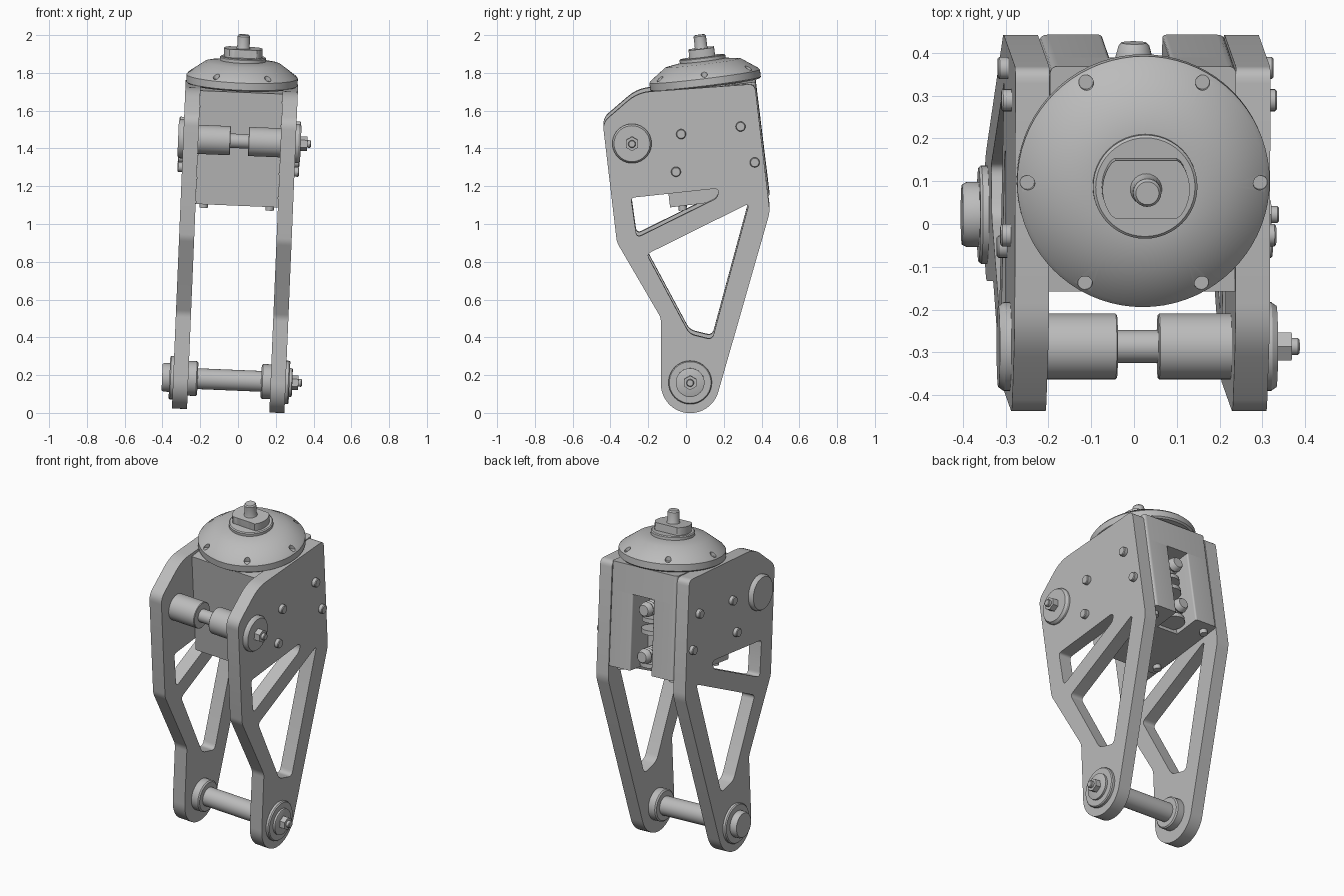
import bpy, bmesh, math
from mathutils import Matrix, Vector

if "Cube" in bpy.data.objects:
    bpy.data.objects.remove(bpy.data.objects["Cube"])

T, R = Matrix.Translation, Matrix.Rotation
rad = math.radians

grey = bpy.data.materials.new("light grey metal")
grey.use_nodes = True
grey.diffuse_color = (0.5, 0.5, 0.5, 1)
grey.node_tree.nodes["Principled BSDF"].inputs["Base Color"].default_value = (0.5, 0.5, 0.5, 1)

# Frames: the whole bracket leans sideways, the motor leans forward inside it
BASE = R(rad(2.4), 4, 'Y') @ T((-0.0525, 0.014, 0.008))
MOTOR = BASE @ T((0, 0.165, 1.12)) @ R(rad(7), 4, 'X')
SIDE = Matrix(((0, 0, 1, 0), (1, 0, 0, 0), (0, 1, 0, 0), (0, 0, 0, 1)))


def finish(name, me, frame):
    me.transform(frame)
    me.shade_smooth()
    me.set_sharp_from_angle(angle=rad(30))
    me.materials.clear()
    me.materials.append(grey)
    ob = bpy.data.objects.new(name, me)
    bpy.context.scene.collection.objects.link(ob)
    return ob


def lathe(name, profile, frame, sides=40):
    """Turned part from (radius, height) pairs along the frame's z axis."""
    bm = bmesh.new()
    rings = []
    for r, h in profile:
        angles = [math.tau * i / sides for i in range(sides)]
        rings.append([bm.verts.new((r * math.cos(a), r * math.sin(a), h)) for a in angles])
    for a, b in zip(rings, rings[1:]):
        for i in range(sides):
            j = (i + 1) % sides
            bm.faces.new((a[i], a[j], b[j], b[i]))
    bm.faces.new(rings[0][::-1])
    bm.faces.new(rings[-1])
    bmesh.ops.recalc_face_normals(bm, faces=bm.faces)
    me = bpy.data.meshes.new(name)
    bm.to_mesh(me)
    bm.free()
    return finish(name, me, frame)


def prism(name, loops, depth, frame):
    """Flat outline with holes, thickened both ways along the frame's z axis."""
    cu = bpy.data.curves.new(name + "_outline", 'CURVE')
    cu.dimensions, cu.fill_mode, cu.extrude = '2D', 'BOTH', depth / 2
    for loop in loops:
        sp = cu.splines.new('POLY')
        sp.points.add(len(loop) - 1)
        for p, c in zip(sp.points, loop):
            p.co = (c[0], c[1], 0, 1)
        sp.use_cyclic_u = True
    tmp = bpy.data.objects.new(name + "_tmp", cu)
    me = bpy.data.meshes.new_from_object(tmp)
    bpy.data.objects.remove(tmp)
    bm = bmesh.new()
    bm.from_mesh(me)
    bmesh.ops.remove_doubles(bm, verts=bm.verts, dist=1e-5)
    bmesh.ops.recalc_face_normals(bm, faces=bm.faces)
    bm.to_mesh(me)
    bm.free()
    return finish(name, me, frame)


def rounded(corners, steps=5):
    """Round each (x, y, cut) corner; cut is the length trimmed off both edges."""
    out = []
    for i, (x, y, cut) in enumerate(corners):
        p = Vector((x, y))
        if not cut:
            out.append(p)
            continue
        a = p + (Vector(corners[i - 1][:2]) - p).normalized() * cut
        b = p + (Vector(corners[(i + 1) % len(corners)][:2]) - p).normalized() * cut
        for k in range(steps + 1):
            t = k / steps
            out.append(a * (1 - t) ** 2 + p * 2 * t * (1 - t) + b * t * t)
    return out


# Side plates with two cutouts
axle_y, axle_z = 0.008, 0.156
foot = []
for i in range(25):
    a = rad(180 + 164 * i / 24)
    foot.append((axle_y + 0.155 * math.cos(a), axle_z + 0.155 * math.sin(a), 0))
outline = rounded([(-0.455, 1.54, 0.04), (-0.38, 0.906, 0.02), (-0.147, 0.506, 0.02)] + foot +
                  [(0.43, 1.067, 0.03), (0.35, 1.745, 0.035), (-0.27, 1.70, 0.07)])
upper_hole = rounded([(-0.305, 1.142, 0.02), (0.165, 1.193, 0.035), (0.15, 1.14, 0.02),
                      (-0.275, 0.93, 0.03)])
lower_hole = rounded([(-0.222, 0.843, 0.025), (0.32, 1.112, 0.025), (0.125, 0.39, 0.03),
                      (0.005, 0.42, 0.03)])
for side, s in (("left", 1), ("right", -1)):
    prism(side + "_plate", [outline, upper_hole, lower_hole], 0.08,
          BASE @ T((s * 0.258, 0, 0)) @ SIDE)

    # Plate screws
    for n, (y, z) in enumerate([(-0.04, 1.48), (-0.067, 1.28), (0.275, 1.52), (0.35, 1.33)]):
        lathe(f"{side}_plate_screw_{n + 1}", [(0.026, 0.29), (0.026, 0.318), (0.022, 0.322)],
              BASE @ T((0, y, z)) @ R(rad(90 * s), 4, 'Y'), 20)

    # Upper spacers and lower bushings
    top = BASE @ T((0, -0.3, 1.43)) @ R(rad(90 * s), 4, 'Y')
    low = BASE @ T((0, axle_y, axle_z + 0.008)) @ R(rad(90 * s), 4, 'Y')
    lathe(side + "_upper_spacer", [(0.074, 0.048), (0.077, 0.051), (0.077, 0.22)], top)
    lathe(side + "_lower_bushing", [(0.085, 0.168), (0.092, 0.175), (0.092, 0.22)], low)
    lathe(side + "_upper_washer", [(0.104, 0.29), (0.104, 0.312), (0.095, 0.325)], top)
    lathe(side + "_lower_washer", [(0.115, 0.29), (0.115, 0.312), (0.11, 0.318)], low)
    lathe(side + "_lower_collar", [(0.076, 0.31), (0.076, 0.338 - 0.008 * s), (0.07, 0.345 - 0.012 * s)], low)

    # Nuts with bolt tips on one side only
    if s > 0:
        for tag, frame, start in (("upper", top, 0.325), ("lower", low, 0.33)):
            lathe(tag + "_nut", [(0.038, start - 0.01), (0.038, start + 0.035)], frame, 6)
            lathe(tag + "_bolt_tip", [(0.02, start), (0.02, start + 0.05), (0.016, start + 0.054)], frame, 20)

# Cross axles
lathe("upper_axle", [(0.038, -0.25), (0.038, 0.25)], BASE @ T((0, -0.3, 1.43)) @ R(rad(90), 4, 'Y'))
lathe("lower_axle", [(0.055, -0.25), (0.055, 0.25)],
      BASE @ T((0, axle_y, axle_z + 0.008)) @ R(rad(90), 4, 'Y'))

# Motor housing: slotted block open at the back, closed above the slot
w, d, slot, deep = 0.2175, 0.265, 0.07, 0.1
block = [(-w, -d, 0), (w, -d, 0), (w, d, 0.02), (slot, d, 0.01), (slot, deep, 0),
         (-slot, deep, 0), (-slot, d, 0.01), (-w, d, 0.02)]
prism("motor_housing", [rounded(block)], 0.44, MOTOR @ T((0, 0, 0.22)))
cap = [(-w, -d, 0), (w, -d, 0), (w, d, 0.02), (-w, d, 0.02)]
prism("housing_top", [rounded(cap)], 0.165, MOTOR @ T((0, 0, 0.5225)))
lathe("motor_neck", [(0.2, 0.59), (0.2, 0.63)], MOTOR)

# Housing bottom screws
for x in (-0.175, 0.175):
    for y in (-0.2, 0.2):
        lathe("housing_bottom_screw", [(0.022, 0.01), (0.022, -0.025)], MOTOR @ T((x, y, 0)), 16)

# Ribbed terminals and clamp inside the back slot
ribs = [(r, 0.08 + 0.012 * i) for i in range(13) for r in [0.036 if i % 2 else 0.043]]
for n, h in enumerate((0.09, 0.36)):
    lathe(f"terminal_{n + 1}", ribs + [(0.036, 0.25), (0.03, 0.257)],
          MOTOR @ T((0, 0, h)) @ R(rad(-90), 4, 'X'), 24)
for n, h in enumerate((0.02, 0.21, 0.28)):
    lathe(f"slot_shelf_{n + 1}", [(0.068, h), (0.068, h + 0.025)], MOTOR @ T((0, 0.15, 0)), 32)

# Motor bell with six small pockets in the cone
bell = lathe("motor_bell", [(0.285, 0.612), (0.295, 0.62), (0.295, 0.658), (0.285, 0.67), (0.2, 0.73),
                            (0.122, 0.742)], MOTOR, 72)
bm = bmesh.new()
for i in range(6):
    bmesh.ops.create_cone(bm, cap_ends=True, segments=16, radius1=0.017, radius2=0.017, depth=0.08,
                          matrix=MOTOR @ R(rad(60 * i), 4, 'Z') @ T((0.272, 0, 0.705)))
me = bpy.data.meshes.new("pocket_cutter")
bm.to_mesh(me)
bm.free()
cutter = bpy.data.objects.new("pocket_cutter", me)
bpy.context.scene.collection.objects.link(cutter)
cutter.hide_render = True
cutter.display_type = 'WIRE'
mod = bell.modifiers.new("pockets", 'BOOLEAN')
mod.operation, mod.object = 'DIFFERENCE', cutter
bpy.context.view_layer.update()
cut = bpy.data.meshes.new_from_object(bell.evaluated_get(bpy.context.evaluated_depsgraph_get()))
bell.modifiers.clear()
bell.data = cut
bpy.data.objects.remove(cutter)

# Hub, flat-sided collar and shaft on top
lathe("hub_disc", [(0.122, 0.735), (0.122, 0.758), (0.116, 0.763)], MOTOR, 48)
flats = []
for i in range(48):
    a = math.tau * i / 48
    flats.append((0.102 * math.cos(a), max(-0.068, min(0.068, 0.102 * math.sin(a)))))
prism("shaft_collar", [flats], 0.055, MOTOR @ T((0, 0, 0.78)))
lathe("shaft", [(0.04, 0.8), (0.033, 0.818), (0.033, 0.872), (0.027, 0.88)], MOTOR, 24)
